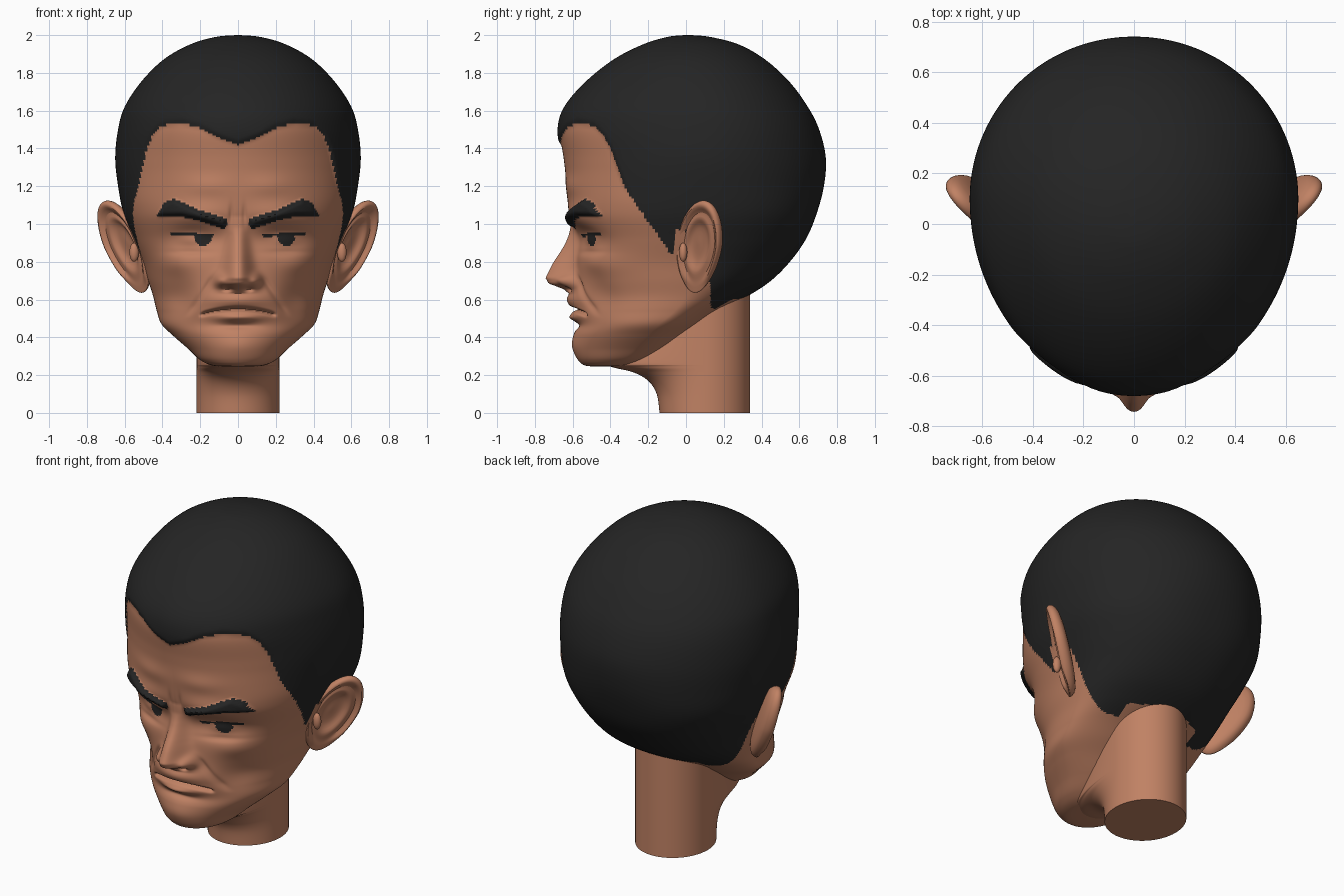
import bpy, bmesh, math
from mathutils import Vector

cube = bpy.data.objects.get("Cube")
if cube:
    bpy.data.objects.remove(cube, do_unlink=True)


def material(name, color):
    m = bpy.data.materials.new(name)
    m.use_nodes = True
    m.diffuse_color = color
    bsdf = next(n for n in m.node_tree.nodes if n.type == 'BSDF_PRINCIPLED')
    bsdf.inputs["Base Color"].default_value = color
    bsdf.inputs["Roughness"].default_value = 0.7
    return m


SKIN = material("skin", (0.53, 0.222, 0.127, 1))
HAIR = material("black hair", (0.018, 0.018, 0.018, 1))


def smooth(t):
    t = max(0.0, min(1.0, t))
    return t * t * (3 - 2 * t)


def lerp(pts, x):
    """Piecewise linear curve through (x, value) points."""
    if x <= pts[0][0]:
        return pts[0][1]
    for (a, p), (b, q) in zip(pts, pts[1:]):
        if x <= b:
            return p + (q - p) * (x - a) / (b - a)
    return pts[-1][1]


def spline_rows(rows, steps):
    """Smooth rows between the key rows; steps(i) gives the count per span."""
    out = []
    last = len(rows) - 1
    for i in range(last):
        p0, p1, p2, p3 = (rows[max(0, min(last, i + k))] for k in (-1, 0, 1, 2))
        n = steps(i)
        for s in range(n):
            t = s / n
            out.append([b + 0.5 * t * (c - a + t * (2 * a - 5 * b + 4 * c - d + t * (3 * (b - c) + d - a)))
                        for a, b, c, d in zip(p0, p1, p2, p3)])
    return out + [list(rows[last])]


def skin_rings(name, rings, paint=None):
    """Join closed rings of points into a capped, smooth shaded mesh."""
    bm = bmesh.new()
    vs = [[bm.verts.new(p) for p in ring] for ring in rings]
    for a, b in zip(vs, vs[1:]):
        for j in range(len(a)):
            k = (j + 1) % len(a)
            bm.faces.new((a[j], a[k], b[k], b[j]))
    bm.faces.new(list(reversed(vs[0])))
    bm.faces.new(vs[-1])
    bmesh.ops.recalc_face_normals(bm, faces=bm.faces[:])
    for f in bm.faces:
        f.smooth = True
        if paint and paint(f.calc_center_median()):
            f.material_index = 1
    me = bpy.data.meshes.new(name)
    bm.to_mesh(me)
    bm.free()
    me.materials.append(SKIN)
    me.materials.append(HAIR)
    ob = bpy.data.objects.new(name, me)
    bpy.context.scene.collection.objects.link(ob)
    bpy.ops.object.select_all(action='DESELECT')
    ob.select_set(True)
    bpy.context.view_layer.objects.active = ob
    bpy.ops.object.shade_smooth_by_angle(angle=math.radians(60))
    return ob


def section(row, count, shape=None):
    """Egg-shaped horizontal ring, denser toward the face."""
    z, yf, yb, w, yc, n = row
    ring = []
    for k in range(count):
        t = 2 * k / count - 1
        th = math.copysign(math.pi * abs(t) ** 1.4, t)
        s, c = math.sin(th), math.cos(th)
        x = math.copysign(w * abs(s) ** (2 / n), s)
        reach = (yc - yf) if c > 0 else (yb - yc)
        y = yc - math.copysign(reach * abs(c) ** (2 / n), c)
        ring.append(shape(x, y, z, c) if shape else (x, y, z))
    return ring


# Hairline height by angle round the head, from forehead to nape
HAIRLINE = [(0, 1.42), (.13, 1.455), (.27, 1.51), (.42, 1.535), (.6, 1.52), (.7, 1.47),
            (.77, 1.4), (.89, 1.2), (1.04, 1.05), (1.23, .84), (1.26, .84), (1.31, .98),
            (1.58, .9), (1.66, .56), (1.8, .55), (2.1, .6), (3.2, .62)]
BROW_TOP = [(.05, 1.02), (.09, 1.04), (.2, 1.07), (.34, 1.135), (.39, 1.11), (.43, 1.05)]
BROW_LOW = [(.05, .99), (.08, .975), (.2, 1.015), (.3, 1.04), (.43, 1.035)]
NOSE = [(.63, 0), (.655, .045), (.685, .135), (.715, .155), (.78, .125), (.85, .088),
        (.92, .055), (.98, .022), (1.04, 0)]


def above_hairline(x, y, z):
    return z - lerp(HAIRLINE, math.atan2(abs(x), 0.1 - y))


def brow_depth(x, z):
    x = abs(x)
    return min(z - lerp(BROW_LOW, x), lerp(BROW_TOP, x) - z, x - .06, .43 - x)


# Soft bumps and hollows: x, z, x spread, z spread, height
BUMPS = [
    (.22, 1.05, .17, .06, .025),    # brow ridge
    (.24, .92, .12, .06, -.045),    # eye socket
    (.245, .915, .075, .035, .028), # eyeball
    (.25, .85, .1, .014, -.009),    # lower lid crease
    (.095, .7, .032, .035, .05),    # nostril wing
    (.055, .655, .022, .012, -.03), # nostril
    (.34, .79, .1, .06, .02),       # cheekbone
    (.3, .6, .08, .1, -.028),       # cheek hollow
    (0, .6, .16, .045, .03),        # upper lip
    (0, .505, .11, .022, .032),     # lower lip
    (0, .46, .1, .016, -.012),      # lip hollow
    (0, .36, .12, .06, .012),       # chin
    (.035, 1.05, .012, .05, -.01),  # frown line
    (.17, 1.2, .12, .05, .01),      # forehead
]


def face_relief(x, z):
    x = abs(x)
    d = sum(h * math.exp(-((x - cx) / sx) ** 2 - ((z - cz) / sz) ** 2)
            for cx, cz, sx, sz, h in BUMPS)
    nose_width = lerp([(.7, .08), (.82, .06), (.95, .048)], z)
    d += lerp(NOSE, z) * math.exp(-(x / nose_width) ** 2.4)
    # downturned mouth line
    mouth = .55 - .8 * x * x
    d -= .035 * math.exp(-((z - mouth) / .01) ** 2) * smooth((.21 - x) / .04)
    # fold from nose to mouth corner
    fold = .13 + (.72 - z) * .65
    d -= .013 * math.exp(-((x - fold) / .018) ** 2) * smooth((z - .5) / .07) * smooth((.76 - z) / .06)
    return d + .03 * smooth(brow_depth(x, z) / .022)


def shape_head(x, y, z, c):
    if c > .1 and z < 1.4:
        y -= face_relief(x, z) * smooth((c - .1) / .4)
    # bare skin lies slightly below the hair
    f = 1 - .016 * smooth((z - 1.1) / .2) * (1 - smooth(above_hairline(x, y, z) / .04 + .3))
    return (x * f, .1 + (y - .1) * f, z)


def paint_head(p):
    x = abs(p.x)
    if above_hairline(p.x, p.y, p.z) > 0:
        return True
    if p.y > -.3:
        return False
    if brow_depth(x, p.z) > 0:
        return True
    # upper lash line and iris
    lid = .945 + .05 * (x - .25)
    if .13 < x < .36 and abs(p.z - lid) < .008:
        return True
    iris = -.185 if p.x < 0 else .255
    return p.z < lid and math.hypot(p.x - iris, p.z - .93) < .046


# Head sections: height, front, back, half width, widest y, squareness
HEAD = [
    (.245, -.44, -.34, .02, -.39, 2), (.25, -.53, -.25, .13, -.38, 2),
    (.28, -.57, -.17, .2, -.34, 2), (.34, -.59, -.08, .265, -.27, 2),
    (.41, -.59, 0, .345, -.2, 2), (.47, -.575, .08, .405, -.14, 2),
    (.54, -.595, .18, .43, -.06, 2), (.62, -.6, .33, .45, 0, 2),
    (.7, -.59, .45, .475, .03, 2.1), (.8, -.585, .55, .505, .06, 2.2),
    (.92, -.575, .635, .555, .08, 2.25), (1.05, -.61, .69, .605, .1, 2.25),
    (1.2, -.64, .73, .635, .1, 2.1), (1.35, -.66, .74, .65, .1, 2),
    (1.5, -.68, .705, .635, .1, 2), (1.62, -.645, .645, .6, .08, 2),
    (1.75, -.535, .55, .515, .06, 2), (1.87, -.385, .42, .395, .04, 2),
    (1.95, -.23, .28, .255, .03, 2), (1.99, -.1, .13, .12, .02, 2),
    (2.0, -.01, .03, .01, .01, 2)]
rows = spline_rows(HEAD, lambda i: 14 if i < 14 else 8)
skin_rings("head", [section(r, 300, shape_head) for r in rows], paint_head)

# Neck, flaring forward under the chin
NECK = [(0, -.14), (.1, -.155), (.17, -.2), (.215, -.28), (.245, -.4), (.28, -.45), (.5, -.3), (.7, -.2)]
rows = spline_rows([(z, yf, .34, .22, .1, 2) for z, yf in NECK], lambda i: 6)
skin_rings("neck", [section(r, 96) for r in rows])

# Ears: a dished oval swept from concha over the rim to the back
CENTRE = Vector((.6, .07, .88))
ACROSS = Vector((.1, .115, 0))
UP = Vector((.095, .02, .248))
OUT = ACROSS.cross(UP).normalized()
EAR = [(.02, -.014), (.25, -.016), (.42, -.012), (.54, .008), (.63, .008), (.73, -.002),
       (.82, .016), (.9, .026), (.97, .018), (1, -.002), (.94, -.028), (.75, -.05), (.05, -.058)]
rings = []
for r, h in EAR:
    ring = []
    for k in range(48):
        a = math.tau * k / 48
        u, v = r * math.cos(a), r * math.sin(a)
        u *= 1 + .18 * min(v, 0)
        if r < .7 and h > -.02:
            u -= .12 * (1 - r)
            v += .08 * (1 - r)
        # the lobe is filled in and flatter
        lift = h if h < -.02 else h + (.006 - h) * smooth((-v - .5) / .35)
        ring.append(CENTRE + ACROSS * u + UP * v + OUT * lift)
    rings.append(ring)
ear = skin_rings("ears", rings)
ear.modifiers.new("smooth", 'SUBSURF').levels = 1
ear.modifiers["smooth"].render_levels = 1
ear.modifiers.new("mirror", 'MIRROR')

# Small flap in front of each ear canal
bpy.ops.mesh.primitive_uv_sphere_add(segments=24, ring_count=12, radius=1)
tragus = bpy.context.object
tragus.name = "ear_flaps"
for v in tragus.data.vertices:
    v.co = Vector((.55, -.015, .85)) + Vector((v.co.x * .025, v.co.y * .022, v.co.z * .05))
tragus.data.materials.append(SKIN)
bpy.ops.object.shade_smooth_by_angle(angle=math.radians(60))
tragus.modifiers.new("mirror", 'MIRROR')
